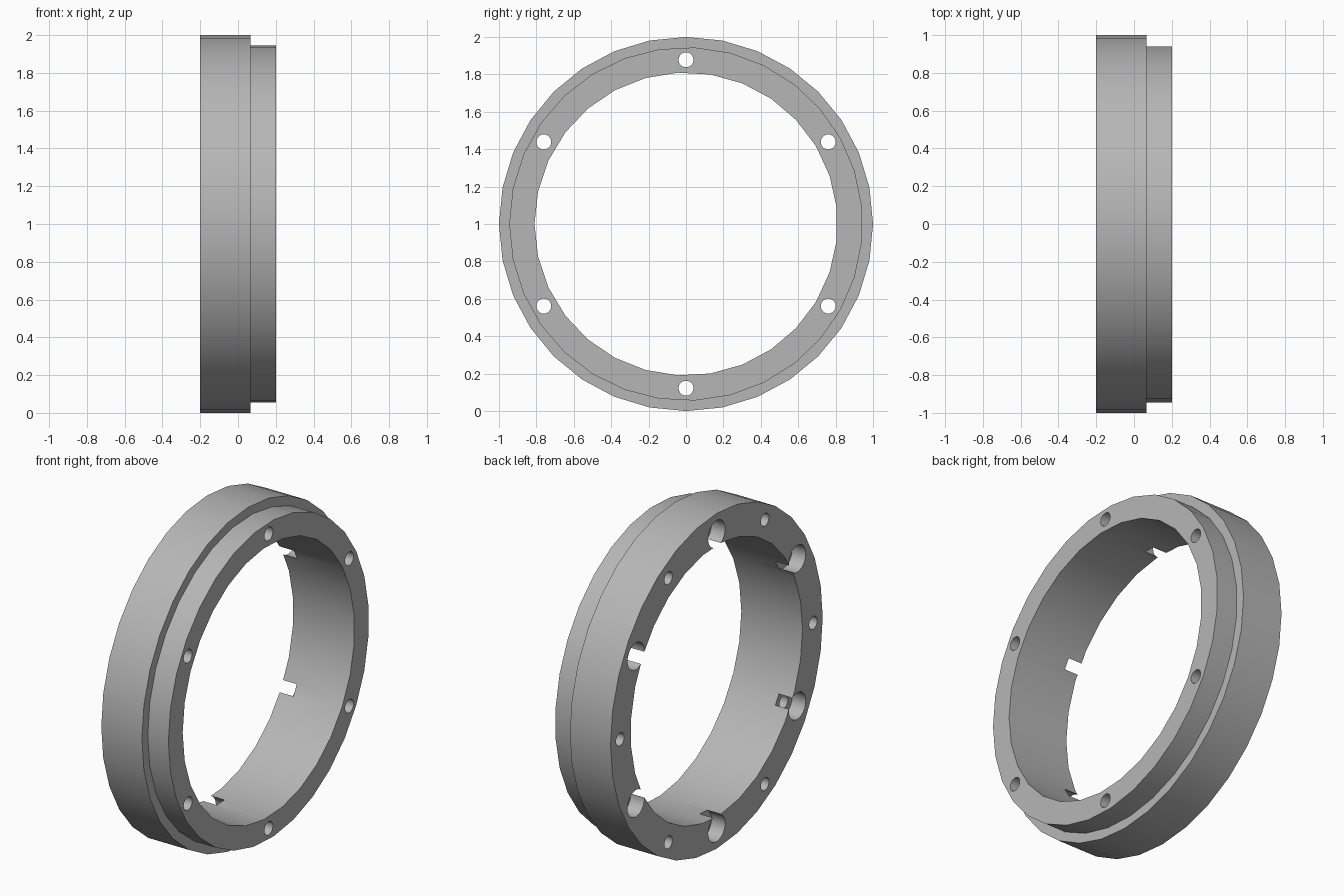
import bpy
import bmesh
import math

cube = bpy.data.objects.get("Cube")
if cube:
    bpy.data.objects.remove(cube, do_unlink=True)

BACK, STEP, FRONT = -0.202, 0.066, 0.202   # positions along the ring axis (x)
CENTRE_Z = 1.0

grey = bpy.data.materials.new("plain grey")
grey.use_nodes = True
colour = (0.47, 0.47, 0.47, 1.0)
grey.diffuse_color = colour
grey.node_tree.nodes["Principled BSDF"].inputs["Base Color"].default_value = colour


def add_cylinder(bm, radius, sides, x0, x1, y=0.0, z=CENTRE_Z):
    """Closed cylinder along x; its first corner points to -y."""
    ends = []
    for x in (x0, x1):
        ends.append([bm.verts.new((x,
                                   y - radius * math.cos(math.tau * i / sides),
                                   z + radius * math.sin(math.tau * i / sides)))
                     for i in range(sides)])
    a, b = ends
    bm.faces.new(a)
    bm.faces.new(b[::-1])
    for i in range(sides):
        j = (i + 1) % sides
        bm.faces.new((a[i], b[i], b[j], a[j]))


def make_object(name, cylinders):
    bm = bmesh.new()
    for args in cylinders:
        add_cylinder(bm, *args)
    bmesh.ops.recalc_face_normals(bm, faces=bm.faces)
    mesh = bpy.data.meshes.new(name)
    bm.to_mesh(mesh)
    bm.free()
    mesh.materials.append(grey)
    obj = bpy.data.objects.new(name, mesh)
    bpy.context.scene.collection.objects.link(obj)
    return obj


def hole_circle(radius, sides, x0, x1, pitch, start):
    """Six equal holes around the ring."""
    angles = [math.radians(start + 60 * k) for k in range(6)]
    return [(radius, sides, x0, x1, pitch * math.cos(a), CENTRE_Z + pitch * math.sin(a))
            for a in angles]


# Flange body
ring = make_object("flanged_ring", [(1.0, 32, BACK, STEP)])

# Spigot, bore, bolt holes, counterbores breaking into the bore, blind holes
tools = [
    ("UNION", make_object("spigot", [(0.945, 31, 0.0, FRONT)])),
    ("DIFFERENCE", make_object("bore_cutter", [(0.81, 29, -0.5, 0.5)])),
    ("DIFFERENCE", make_object("bolt_hole_cutter",
                               hole_circle(0.04, 20, -0.5, 0.5, 0.878, 30))),
    ("DIFFERENCE", make_object("counterbore_cutter",
                               hole_circle(0.08, 24, -0.5, BACK + 0.09, 0.878, 30))),
    ("DIFFERENCE", make_object("blind_hole_cutter",
                               hole_circle(0.038, 20, -0.5, BACK + 0.2, 0.91, 0))),
]
for operation, tool in tools:
    tool.hide_render = True
    mod = ring.modifiers.new(tool.name, "BOOLEAN")
    mod.operation = operation
    mod.solver = "EXACT"
    mod.object = tool

# Bake the cuts and drop the helpers
bpy.context.view_layer.update()
graph = bpy.context.evaluated_depsgraph_get()
baked = bpy.data.meshes.new_from_object(ring.evaluated_get(graph))
ring.modifiers.clear()
ring.data = baked
baked.name = "flanged_ring"
for _, tool in tools:
    bpy.data.objects.remove(tool, do_unlink=True)
baked.materials.clear()
baked.materials.append(grey)
for face in baked.polygons:
    face.material_index = 0

# Smooth walls with crisp rims
bpy.ops.object.select_all(action="DESELECT")
ring.select_set(True)
bpy.context.view_layer.objects.active = ring
bpy.ops.object.shade_smooth_by_angle(angle=math.radians(30))
